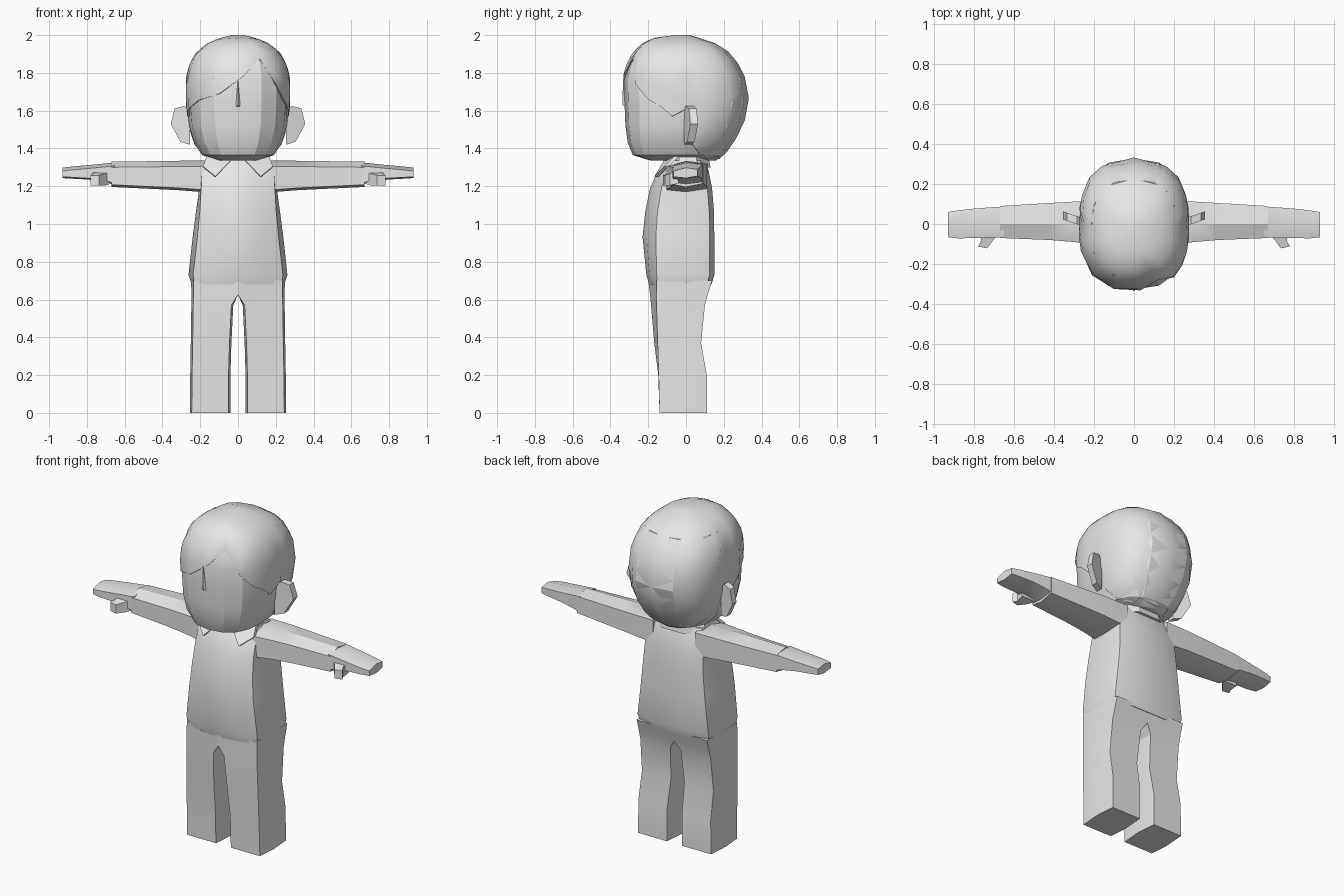
import bpy, math

if "Cube" in bpy.data.objects:
    bpy.data.objects.remove(bpy.data.objects["Cube"])

grey = bpy.data.materials.new("plain_grey")
grey.diffuse_color = (0.8, 0.8, 0.8, 1)
grey.use_nodes = True
grey.node_tree.nodes["Principled BSDF"].inputs["Base Color"].default_value = grey.diffuse_color


def make(name, verts, faces, angle=30, mirror=False):
    """Mesh object with consistent normals, optionally mirrored in x."""
    me = bpy.data.meshes.new(name)
    me.from_pydata(verts, [], faces)
    ob = bpy.data.objects.new(name, me)
    bpy.context.collection.objects.link(ob)
    me.materials.append(grey)
    bpy.ops.object.select_all(action='DESELECT')
    bpy.context.view_layer.objects.active = ob
    ob.select_set(True)
    bpy.ops.object.mode_set(mode='EDIT')
    bpy.ops.mesh.select_all(action='SELECT')
    bpy.ops.mesh.normals_make_consistent(inside=False)
    bpy.ops.object.mode_set(mode='OBJECT')
    bpy.ops.object.shade_smooth_by_angle(angle=math.radians(angle))
    if mirror:
        ob.modifiers.new("mirror", 'MIRROR').use_mirror_merge = False
    return ob


def loft(name, rings, **kw):
    """Skin closed rings of equal length and cap both ends."""
    n = len(rings[0])
    verts = [p for r in rings for p in r]
    faces = [(i * n + j, i * n + (j + 1) % n, (i + 1) * n + (j + 1) % n, (i + 1) * n + j)
             for i in range(len(rings) - 1) for j in range(n)]
    faces += [tuple(range(n)), tuple(range(len(verts) - n, len(verts)))]
    return make(name, verts, faces, **kw)


def lerp_table(table, x):
    """Piecewise linear lookup in a sorted list of (x, value)."""
    for (a, u), (b, v) in zip(table, table[1:]):
        if x <= b:
            return u + (v - u) * max(0, x - a) / (b - a)
    return table[-1][1]


# Trouser leg: z, inner x, outer edge x, side x, front inner y, front outer y, back y
leg = [(0, .05, .245, .255, -.14, -.14, .11), (.2, .05, .243, .253, -.147, -.145, .11),
       (.37, .045, .24, .25, -.168, -.15, .08), (.57, .035, .237, .247, -.185, -.156, .10),
       (.625, .0, .236, .247, -.19, -.157, .115), (.70, .0, .235, .248, -.20, -.155, .138)]
loft("trouser_leg", [[(i, fi, z), (o, fo, z), (s, -.02, z), (o, b, z), (i, b, z),
                      (max(i - .01, 0), -.02, z)] for z, i, o, s, fi, fo, b in leg],
     angle=20, mirror=True)

# Jacket body: z, front edge x, side x, centre front y, edge front y, back y
body = [(.68, .23, .245, -.195, -.15, .135), (.73, .238, .262, -.21, -.155, .15),
        (.93, .215, .24, -.23, -.16, .15), (1.07, .202, .222, -.215, -.15, .148),
        (1.19, .195, .205, -.19, -.13, .138), (1.28, .19, .195, -.15, -.10, .12),
        (1.335, .16, .17, -.105, -.07, .10)]


def body_ring(z, e, s, f, fe, b):
    half = [(e * .5, f + (fe - f) * .3, z), (e, fe, z), (s, 0, z), (e, b - .025, z), (e * .5, b, z)]
    return [(0, f, z)] + half + [(0, b, z)] + [(-x, y, q) for x, y, q in reversed(half)]


loft("jacket_body", [body_ring(*r) for r in body], angle=35)

# Sleeve: x, front y, back y, bottom z, top z
sleeve = [(.14, -.11, .115, 1.165, 1.335), (.30, -.09, .112, 1.178, 1.335),
          (.42, -.08, .105, 1.184, 1.333), (.67, -.07, .09, 1.196, 1.33)]


def arm_ring(x, f, b, lo, hi, bevel):
    return [(x, 0, hi), (x, f, hi - bevel), (x, f, lo + bevel * .4),
            (x, 0, lo), (x, b, lo + bevel * .6), (x, b, hi - bevel * .5)]


loft("sleeve", [arm_ring(*r, .03) for r in sleeve], angle=25, mirror=True)

# Mitten hand and thumb
hand = [(.65, -.066, .088, 1.205, 1.326), (.69, -.068, .085, 1.22, 1.322),
        (.79, -.07, .078, 1.235, 1.312), (.88, -.072, .068, 1.24, 1.304),
        (.93, -.066, .06, 1.243, 1.298)]
loft("hand", [arm_ring(*r, .018) for r in hand], angle=25, mirror=True)
loft("thumb", [[(x0, y, lo), (x1, y - d, lo), (x1, y - d, hi), (x0, y, hi)]
               for x0, x1, y, d, lo, hi in [(.67, .77, -.04, 0, 1.215, 1.28),
                                            (.70, .765, -.075, .01, 1.205, 1.268),
                                            (.735, .78, -.122, -.01, 1.205, 1.258)]],
     angle=20, mirror=True)

# Neck and collar
loft("neck", [[(r * math.sin(a), -.0 - r * .75 * math.cos(a), z)
               for a in (k * math.pi / 4 for k in range(8))]
              for r, z in ((.15, 1.29), (.13, 1.40))])
loft("collar", [[(r * math.sin(a), .01 - r * .68 * math.cos(a), z)
                 for a in (k * math.pi / 4 + math.pi / 8 for k in range(8))]
                for r, z in ((.19, 1.30), (.175, 1.355), (.14, 1.352))])
flap = [(.04, -.118, 1.335), (.12, -.167, 1.252), (.185, -.115, 1.305), (.165, -.06, 1.36)]
loft("collar_flap", [flap, [(x, y + .02, z - .004) for x, y, z in flap]], angle=20, mirror=True)

# Head shape: z, half width, front y, back y
skull = [(1.335, .10, -.19, .16), (1.365, .195, -.288, .205), (1.43, .238, -.315, .25),
         (1.52, .265, -.328, .302), (1.64, .275, -.333, .335), (1.77, .275, -.335, .315),
         (1.845, .257, -.315, .278), (1.91, .22, -.28, .228), (1.955, .165, -.235, .16),
         (1.985, .095, -.17, .07), (2.0, .03, -.06, .02)]


def skull_point(s, deg, scale):
    """Point at row s (fractional) and angle from the front."""
    i = min(int(s), len(skull) - 2)
    z, w, f, b = (u + (v - u) * (s - i) for u, v in zip(skull[i], skull[i + 1]))
    t = math.radians(deg)
    sx, cy = math.sin(t), math.cos(t)
    x = math.copysign(abs(sx) ** .8, sx) * w
    y = -math.copysign(abs(cy) ** .8, cy) * ((b - f) / 2) + (f + b) / 2
    return (x * scale, y * scale, z)


# Face and head core
cols = [k * 22.5 for k in range(16)]
loft("head", [[skull_point(s, d, .978) for d in cols] for s in range(8)], angle=22)

# Hair cap with a swept parting and a low nape
hairline = [(-180, 1.345), (-150, 1.36), (-130, 1.345), (-112, 1.37), (-100, 1.42), (-92, 1.62),
            (-82, 1.57), (-72, 1.61), (-45, 1.655), (-16, 1.69), (4, 1.785), (23, 1.875),
            (42, 1.74), (58, 1.66), (72, 1.62), (82, 1.57), (92, 1.62), (100, 1.42),
            (112, 1.37), (130, 1.345), (150, 1.36)]
z_to_row = [(r[0], i) for i, r in enumerate(skull)]
starts = [(d, lerp_table(z_to_row, z)) for d, z in hairline]
rows = 10
top = len(skull) - 1
rings = [[skull_point(s, d, .92) for d, s in starts]]
rings += [[skull_point(s + (top - s) * k / rows, d, 1.005) for d, s in starts]
          for k in range(rows + 1)]
loft("hair", rings, angle=40)

# Ears, swept slightly backwards
ear = [(.255, 1.60), (.285, 1.625), (.335, 1.612), (.356, 1.53), (.305, 1.435), (.255, 1.42)]
loft("ear", [[(x, y + (x - .26) * .35, z) for x, z in ear] for y in (-.01, .03)],
     angle=20, mirror=True)

# Small nose ridge
make("nose", [(0, -.334, 1.77), (-.012, -.322, 1.62), (.012, -.322, 1.62), (0, -.336, 1.63),
              (0, -.31, 1.70)], [(0, 1, 3), (0, 3, 2), (1, 2, 3), (0, 4, 1), (0, 2, 4), (1, 4, 2)])
